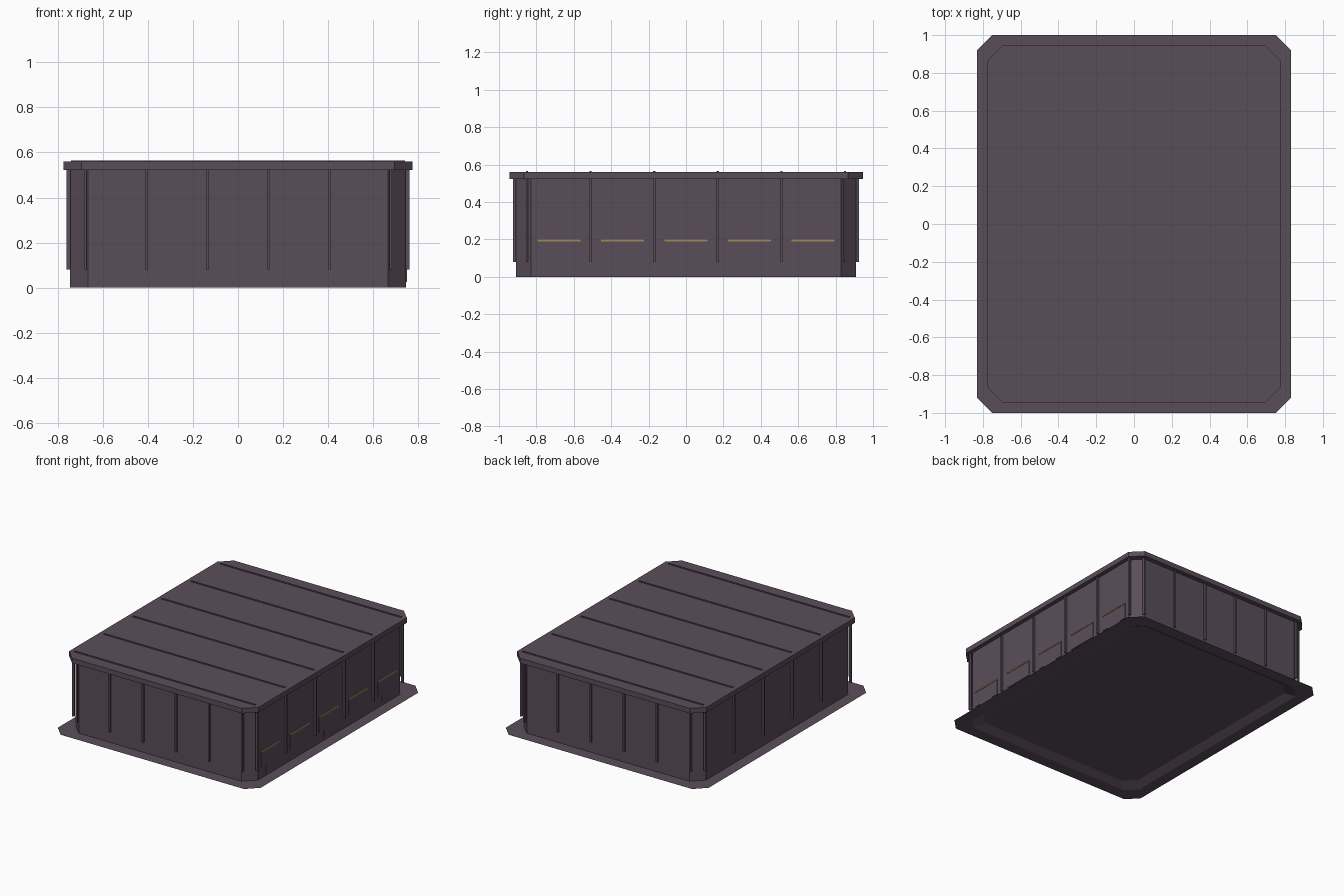
import bpy
import bmesh

if "Cube" in bpy.data.objects:
    bpy.data.objects.remove(bpy.data.objects["Cube"], do_unlink=True)


def material(name, color):
    mat = bpy.data.materials.new(name)
    mat.use_nodes = True
    mat.diffuse_color = (*color, 1)
    mat.node_tree.nodes["Principled BSDF"].inputs["Base Color"].default_value = (*color, 1)
    return mat


PLUM = material("dull plum", (0.102, 0.076, 0.102))
TAN = material("warm tan", (0.36, 0.25, 0.11))


def finish(bm, name, mat, normals=True):
    if normals:
        bmesh.ops.recalc_face_normals(bm, faces=bm.faces)
    mesh = bpy.data.meshes.new(name)
    bm.to_mesh(mesh)
    bm.free()
    mesh.materials.append(mat)
    obj = bpy.data.objects.new(name, mesh)
    bpy.context.collection.objects.link(obj)
    return obj


def octagon(bm, hx, hy, z, cut=0.08):
    """Rectangle with chamfered corners, counter-clockwise."""
    pts = [(hx, cut - hy), (hx, hy - cut), (hx - cut, hy), (cut - hx, hy),
           (-hx, hy - cut), (-hx, cut - hy), (cut - hx, -hy), (hx - cut, -hy)]
    return [bm.verts.new((x, y, z)) for x, y in pts]


def bridge(bm, a, b):
    for i in range(len(a)):
        j = (i + 1) % len(a)
        bm.faces.new((a[i], a[j], b[j], b[i]))


def box(name, lo, hi, mat=PLUM):
    bm = bmesh.new()
    bmesh.ops.create_cube(bm, size=1)
    for v in bm.verts:
        v.co = [(l + h) / 2 + c * (h - l) for l, h, c in zip(lo, hi, v.co)]
    return finish(bm, name, mat)


WX, WY = 0.745, 0.91      # wall half sizes
LID_LOW, LID_TOP = 0.523, 0.56

# Walls with a shallow recessed underside
bm = bmesh.new()
recess = octagon(bm, 0.69, 0.855, 0.03)
foot = octagon(bm, WX, WY, 0)
eave = octagon(bm, WX, WY, LID_LOW + 0.01)
bm.faces.new(recess)
bridge(bm, recess, foot)
bridge(bm, foot, eave)
bm.faces.new(eave)
finish(bm, "walls", PLUM)

# Paper-thin ground skirt around the walls
bm = bmesh.new()
bridge(bm, octagon(bm, 0.83, 1.0, 0), octagon(bm, WX, WY, 0))
finish(bm, "ground_skirt", PLUM, normals=False)

# Overhanging roof slab
bm = bmesh.new()
low = octagon(bm, 0.775, 0.945, LID_LOW)
top = octagon(bm, 0.775, 0.945, LID_TOP)
bm.faces.new(low)
bridge(bm, low, top)
bm.faces.new(top)
finish(bm, "roof", PLUM)

# Thin ribs on the walls and across the roof
HALF, DEPTH, RIB_LOW = 0.006, 0.015, 0.08
for i in range(6):
    y = -0.85 + 0.34 * i
    x = -0.677 + 0.271 * i
    box("roof_rib", (-0.74, y - HALF, LID_TOP - 0.01), (0.74, y + HALF, LID_TOP + 0.005))
    for s in (-1, 1):
        xs = sorted((s * (WX - 0.002), s * (WX + DEPTH)))
        box("side_rib", (xs[0], y - HALF, RIB_LOW), (xs[1], y + HALF, LID_LOW))
        ys = sorted((s * (WY - 0.002), s * (WY + DEPTH)))
        box("end_rib", (x - HALF, ys[0], RIB_LOW), (x + HALF, ys[1], LID_LOW))

# Hatches on the left wall, every other one with a lower tongue
for i in range(5):
    y = 0.34 * (i - 2)
    outline = [(-0.115, 0.19), (-0.115, 0.08), (0.115, 0.08), (0.115, 0.19)]
    if i % 2 == 0:
        outline[2:2] = [(-0.065, 0.08), (-0.065, 0.025), (0.065, 0.025), (0.065, 0.08)]
    bm = bmesh.new()
    face = bm.faces.new([bm.verts.new((WX, y + dy, z)) for dy, z in outline])
    out = bmesh.ops.extrude_face_region(bm, geom=[face])
    for v in out["geom"]:
        if isinstance(v, bmesh.types.BMVert):
            v.co.x += 0.004
    finish(bm, "hatch", PLUM)
    box("hatch_strip", (WX, y - 0.115, 0.19), (WX + 0.008, y + 0.115, 0.199), TAN)
